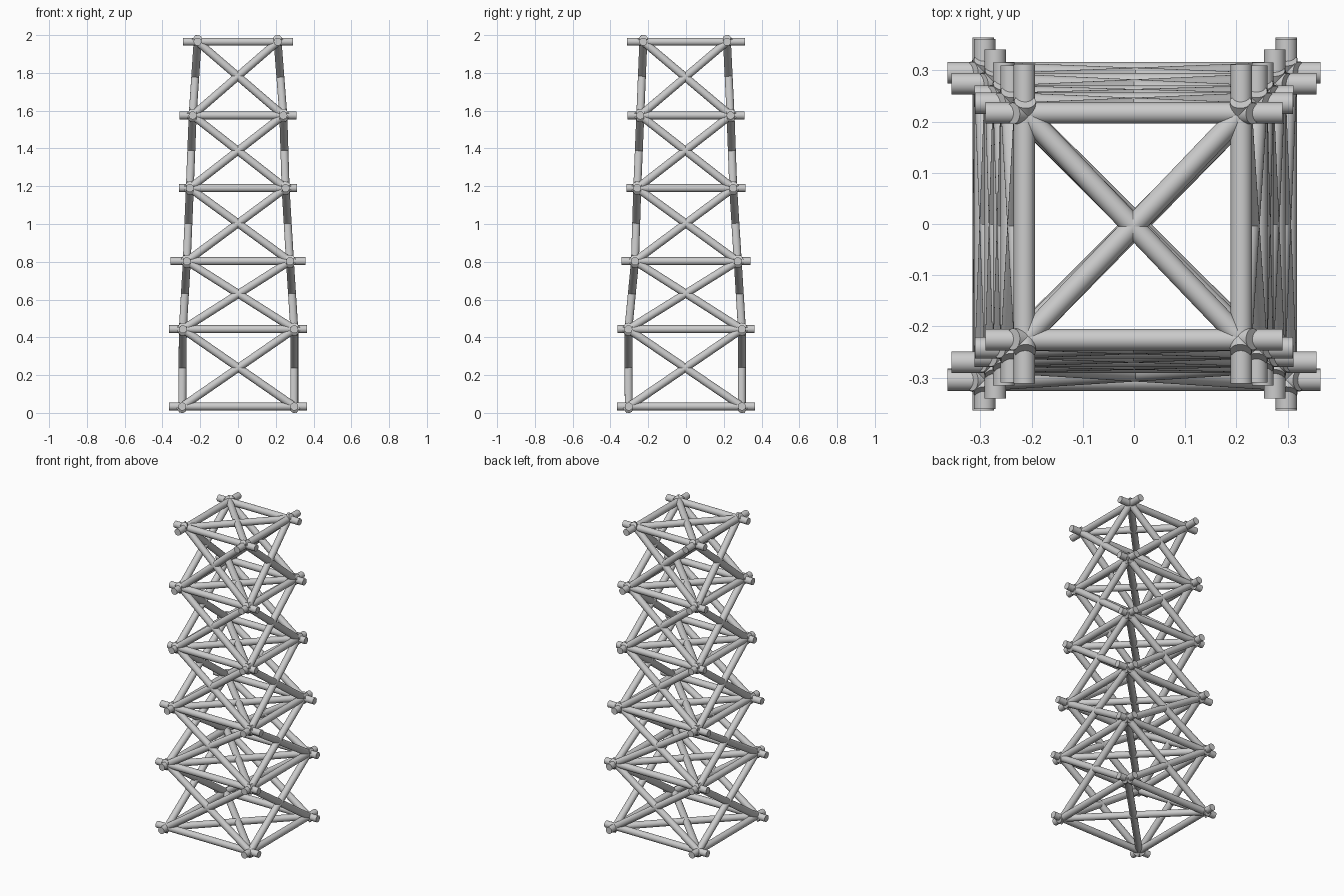
import bpy, bmesh
from math import radians
from mathutils import Vector, Matrix

if "Cube" in bpy.data.objects:
    bpy.data.objects.remove(bpy.data.objects["Cube"])

R = 0.021      # bar radius
SIDES = 32
EXT = 0.03     # overshoot of the braces past the joints

# z, left x, right x, front y, back y, half length of x bars, half length of y bars
LEVELS = [
    (0.034, -0.295, 0.298, -0.303, 0.296, 0.364, 0.364),
    (0.443, -0.292, 0.298, -0.305, 0.296, 0.364, 0.362),
    (0.803, -0.271, 0.275, -0.270, 0.274, 0.357, 0.341),
    (1.190, -0.255, 0.252, -0.258, 0.250, 0.312, 0.316),
    (1.575, -0.240, 0.240, -0.242, 0.236, 0.311, 0.310),
    (1.965, -0.214, 0.210, -0.226, 0.217, 0.290, 0.312),
]


def bar(name, a, b, ext=0.0):
    """Capped round bar from a to b, lengthened by ext at both ends."""
    a, b = Vector(a), Vector(b)
    d = (b - a).normalized()
    bm = bmesh.new()
    m = Matrix.Translation((a + b) / 2) @ d.to_track_quat('Z', 'Y').to_matrix().to_4x4()
    bmesh.ops.create_cone(bm, cap_ends=True, segments=SIDES, radius1=R, radius2=R,
                          depth=(b - a).length + 2 * ext, matrix=m)
    me = bpy.data.meshes.new(name)
    bm.to_mesh(me)
    bm.free()
    ob = bpy.data.objects.new(name, me)
    bpy.context.collection.objects.link(ob)
    ob.select_set(True)
    bpy.context.view_layer.objects.active = ob


def corners(level):
    z, xl, xr, yf, yb = level[:5]
    return [(xl, yf, z), (xr, yf, z), (xr, yb, z), (xl, yb, z)]


for i, lv in enumerate(LEVELS):
    z, xl, xr, yf, yb, hx, hy = lv
    # horizontal frame with overlapping ends
    for side, y in (("front", yf), ("back", yb)):
        bar(f"{side}_rail_{i}", (-hx, y, z), (hx, y, z))
    for side, x in (("left", xl), ("right", xr)):
        bar(f"{side}_rail_{i}", (x, -hy, z), (x, hy, z))
    # flat cross inside the frame
    c = corners(lv)
    bar(f"floor_brace_a_{i}", c[0], c[2])
    bar(f"floor_brace_b_{i}", c[1], c[3])
    # crossed braces on the four faces up to the next frame
    if i + 1 < len(LEVELS):
        n = corners(LEVELS[i + 1])
        for k, side in enumerate(("front", "right", "back", "left")):
            j = (k + 1) % 4
            bar(f"{side}_brace_a_{i}", c[k], n[j], EXT)
            bar(f"{side}_brace_b_{i}", c[j], n[k], EXT)

bpy.ops.object.shade_smooth_by_angle(angle=radians(40))
